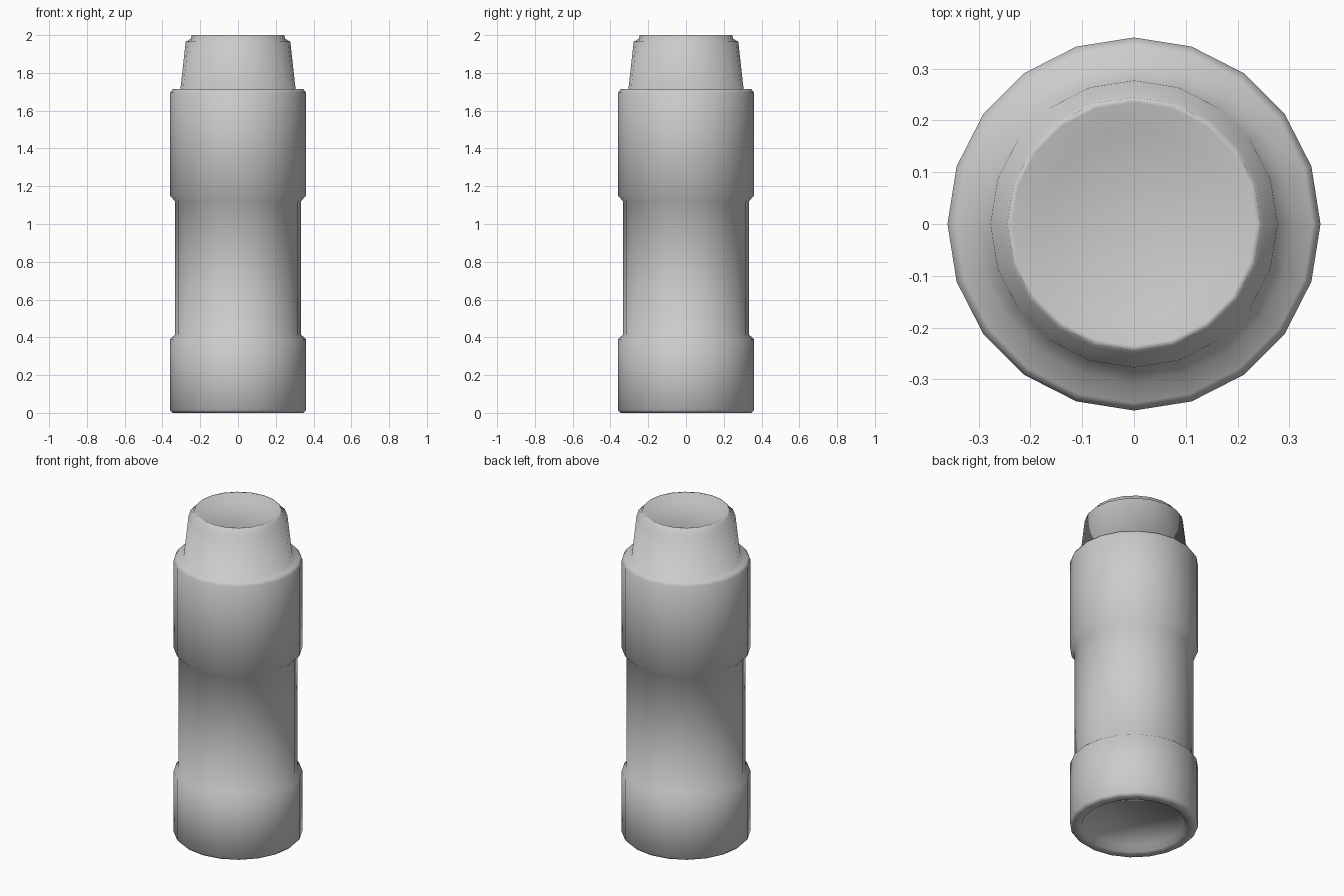
import bpy, bmesh, math

if "Cube" in bpy.data.objects:
    bpy.data.objects.remove(bpy.data.objects["Cube"])

SIDES = 20


def lathe(name, profile):
    """Revolve (radius, height) points around z and cap both ends."""
    bm = bmesh.new()
    rings = []
    for r, z in profile:
        rings.append([bm.verts.new((r * math.cos(2 * math.pi * i / SIDES),
                                    r * math.sin(2 * math.pi * i / SIDES), z))
                      for i in range(SIDES)])
    for a, b in zip(rings, rings[1:]):
        for i in range(SIDES):
            j = (i + 1) % SIDES
            bm.faces.new((a[i], a[j], b[j], b[i]))
    bm.faces.new(rings[0][::-1])
    bm.faces.new(rings[-1])
    bmesh.ops.recalc_face_normals(bm, faces=bm.faces)
    mesh = bpy.data.meshes.new(name)
    bm.to_mesh(mesh)
    bm.free()
    for p in mesh.polygons:
        p.use_smooth = True
    obj = bpy.data.objects.new(name, mesh)
    bpy.context.collection.objects.link(obj)
    return obj


# One continuous canister shell, from the bottom recess to the dished top
lathe("canister_body", [
    (0.28, 0.04), (0.295, 0.005), (0.345, 0.0), (0.36, 0.015),   # base recess and foot
    (0.36, 0.39), (0.333, 0.415),                                # lower band
    (0.333, 1.12), (0.36, 1.15),                                 # narrower grip
    (0.36, 1.695), (0.345, 1.715),                               # upper band
    (0.305, 1.715), (0.277, 1.965),                              # tapered neck
    (0.25, 1.98), (0.245, 2.0),                                  # top rim
    (0.235, 2.0), (0.18, 1.975),                                 # shallow dish
])
